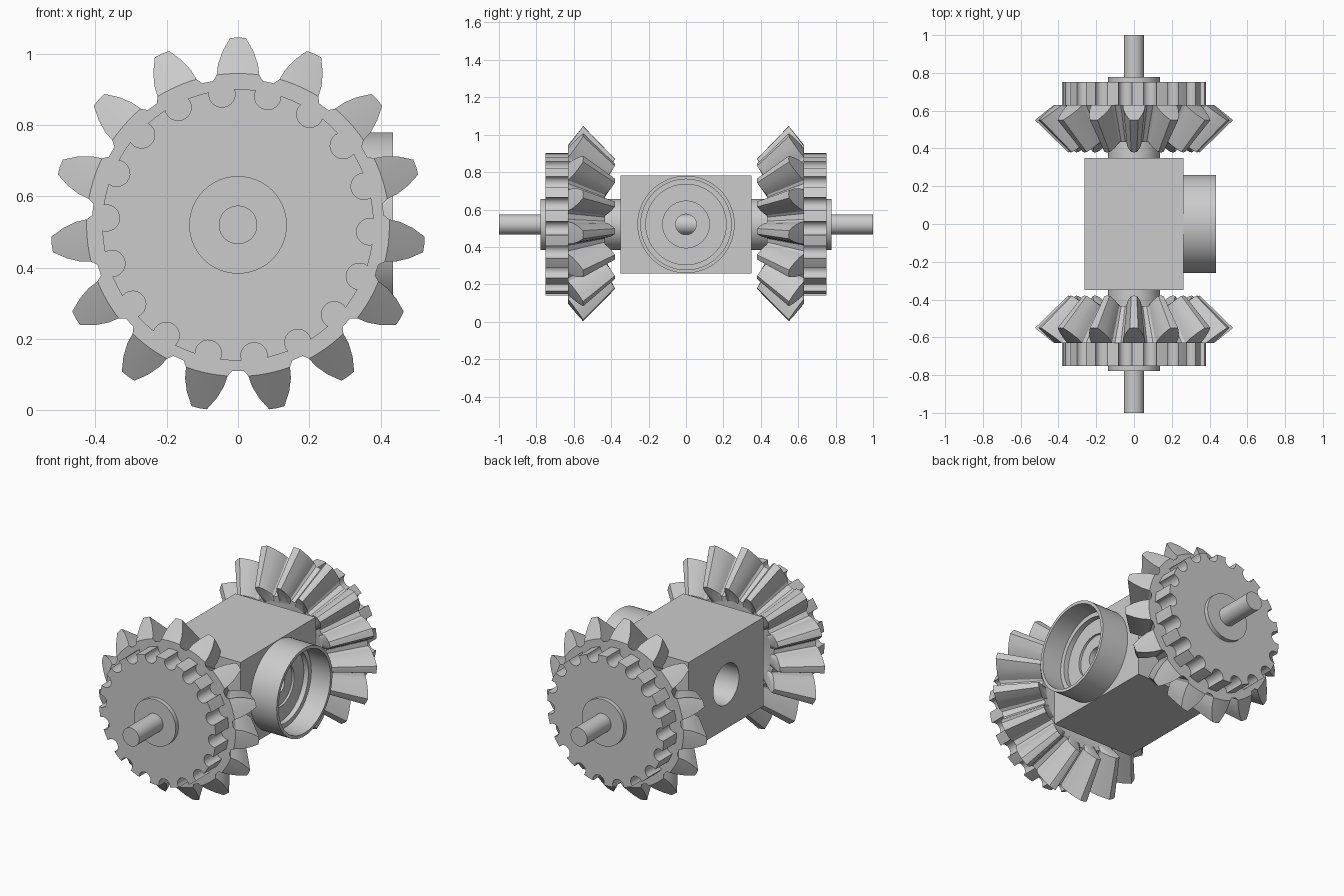
import bpy, bmesh, math
from mathutils import Vector, Matrix

if "Cube" in bpy.data.objects:
    bpy.data.objects.remove(bpy.data.objects["Cube"], do_unlink=True)

AXIS_Z = 0.52      # height of the main shaft
TAU = 2 * math.pi

steel = bpy.data.materials.new("grey_steel")
steel.use_nodes = True
steel.diffuse_color = (0.6, 0.6, 0.6, 1)
steel.node_tree.nodes["Principled BSDF"].inputs["Base Color"].default_value = (0.6, 0.6, 0.6, 1)


def finish(bm, name):
    bmesh.ops.remove_doubles(bm, verts=bm.verts, dist=1e-5)
    bmesh.ops.recalc_face_normals(bm, faces=bm.faces)
    mesh = bpy.data.meshes.new(name)
    bm.to_mesh(mesh)
    bm.free()
    mesh.materials.append(steel)
    obj = bpy.data.objects.new(name, mesh)
    bpy.context.collection.objects.link(obj)
    return obj


def smooth(obj):
    bpy.ops.object.select_all(action='DESELECT')
    obj.select_set(True)
    bpy.context.view_layer.objects.active = obj
    bpy.ops.object.shade_smooth_by_angle(angle=math.radians(30))


def loft(name, rings, closed=False):
    """Skin rings of (angle, radius, y) around the main shaft."""
    bm = bmesh.new()
    loops = [[bm.verts.new((r * math.sin(a), y, AXIS_Z + r * math.cos(a)))
              for a, r, y in ring] for ring in rings]
    n = len(loops[0])
    pairs = list(zip(loops, loops[1:])) + ([(loops[-1], loops[0])] if closed else [])
    for lo, hi in pairs:
        for i in range(n):
            j = (i + 1) % n
            bm.faces.new((lo[i], lo[j], hi[j], hi[i]))
    if not closed:
        bm.faces.new(loops[0])
        bm.faces.new(loops[-1])
    return finish(bm, name)


def turned(name, profile, closed=False, segs=64):
    """Lathe a profile of (y, radius) points around the main shaft."""
    return loft(name, [[(TAU * i / segs, r, y) for i in range(segs)] for y, r in profile], closed)


def onto_x(obj):
    """Turn a part from the y axis onto the x axis."""
    c = Vector((0, 0, AXIS_Z))
    obj.data.transform(Matrix.Translation(c) @ Matrix.Rotation(-math.pi / 2, 4, 'Z')
                       @ Matrix.Translation(-c))
    return obj


def bevel_gear(name, side):
    teeth, face_y, face_r, apex, shrink = 15, 0.63, 0.425, 0.04, 0.667
    half = [(0.41, 0.07), (0.425, 0.06), (0.455, 0.056), (0.49, 0.043), (0.525, 0.022)]
    flank = [(-w / r, r) for r, w in half]
    tooth = flank + [(0, 0.526)] + [(-a, r) for a, r in reversed(flank)]
    outline = [(a + TAU * k / teeth, r) for k in range(teeth) for a, r in tooth]
    back = [(a, min(r, face_r), side * face_y) for a, r in outline]
    heel = [(a, r, side * (face_y - max(0, r - face_r) * 0.8)) for a, r in outline]
    toe = [(a, r * shrink, side * (apex + (abs(y) - apex) * shrink)) for a, r, y in heel]
    inner = [(a, 0.25, side * 0.437) for a, r in outline]
    return loft(name, [back, heel, toe, inner])


def sprocket(name, side):
    teeth, seat_r, rad = 18, 0.37, 0.037
    outline = []
    for k in range(teeth):
        mid = math.radians(-7) + TAU * k / teeth
        for i in range(13):                       # round seat between teeth
            t = math.radians(-105 + 210 * i / 12)
            u, v = rad * math.sin(t), seat_r - rad * math.cos(t)
            outline.append((mid + math.atan2(u, v), math.hypot(u, v)))
        outline.append((mid + TAU / teeth / 2, 0.381))
    return loft(name, [[(a, r, side * y) for a, r in outline] for y in (0.62, 0.752)])


# Gear trains on both ends
for label, side in (("front", -1), ("back", 1)):
    smooth(bevel_gear(label + "_bevel_gear", side))
    smooth(sprocket(label + "_sprocket", side))
    smooth(turned(label + "_outer_collar", [(side * 0.74, 0.137), (side * 0.777, 0.137)]))
    smooth(turned(label + "_inner_hub", [(side * 0.3, 0.137), (side * 0.45, 0.137)]))

# Through shaft
smooth(turned("main_shaft", [(-1, 0.054), (1, 0.054)]))

# Housing block with bores
bm = bmesh.new()
bmesh.ops.create_cube(bm, size=1)
bmesh.ops.scale(bm, vec=(0.525, 0.7, 0.525), verts=bm.verts)
bmesh.ops.translate(bm, vec=(0, 0, AXIS_Z), verts=bm.verts)
block = finish(bm, "housing_block")
cutters = [onto_x(turned("side_bore_cutter", [(-0.4, 0.12), (0.18, 0.12)])),
           onto_x(turned("cup_bore_cutter", [(0.1, 0.065), (0.4, 0.065)])),
           turned("shaft_bore_cutter", [(-0.32, 0.118), (0.32, 0.118)])]
for cutter in cutters:
    cutter.hide_render = True
    mod = block.modifiers.new("bore", 'BOOLEAN')
    mod.operation, mod.solver, mod.object = 'DIFFERENCE', 'EXACT', cutter
    bpy.ops.object.select_all(action='DESELECT')
    bpy.context.view_layer.objects.active = block
    block.select_set(True)
    bpy.ops.object.modifier_apply(modifier=mod.name)
    bpy.data.objects.remove(cutter, do_unlink=True)
smooth(block)

# Stepped bearing cup on the side of the housing
cup = [(0.25, 0.26), (0.435, 0.26), (0.435, 0.242), (0.31, 0.242), (0.31, 0.215),
       (0.28, 0.215), (0.28, 0.125), (0.267, 0.125), (0.267, 0.055),
       (0.17, 0.055), (0.17, 0.07), (0.25, 0.07)]
smooth(onto_x(turned("bearing_cup", cup, closed=True)))
